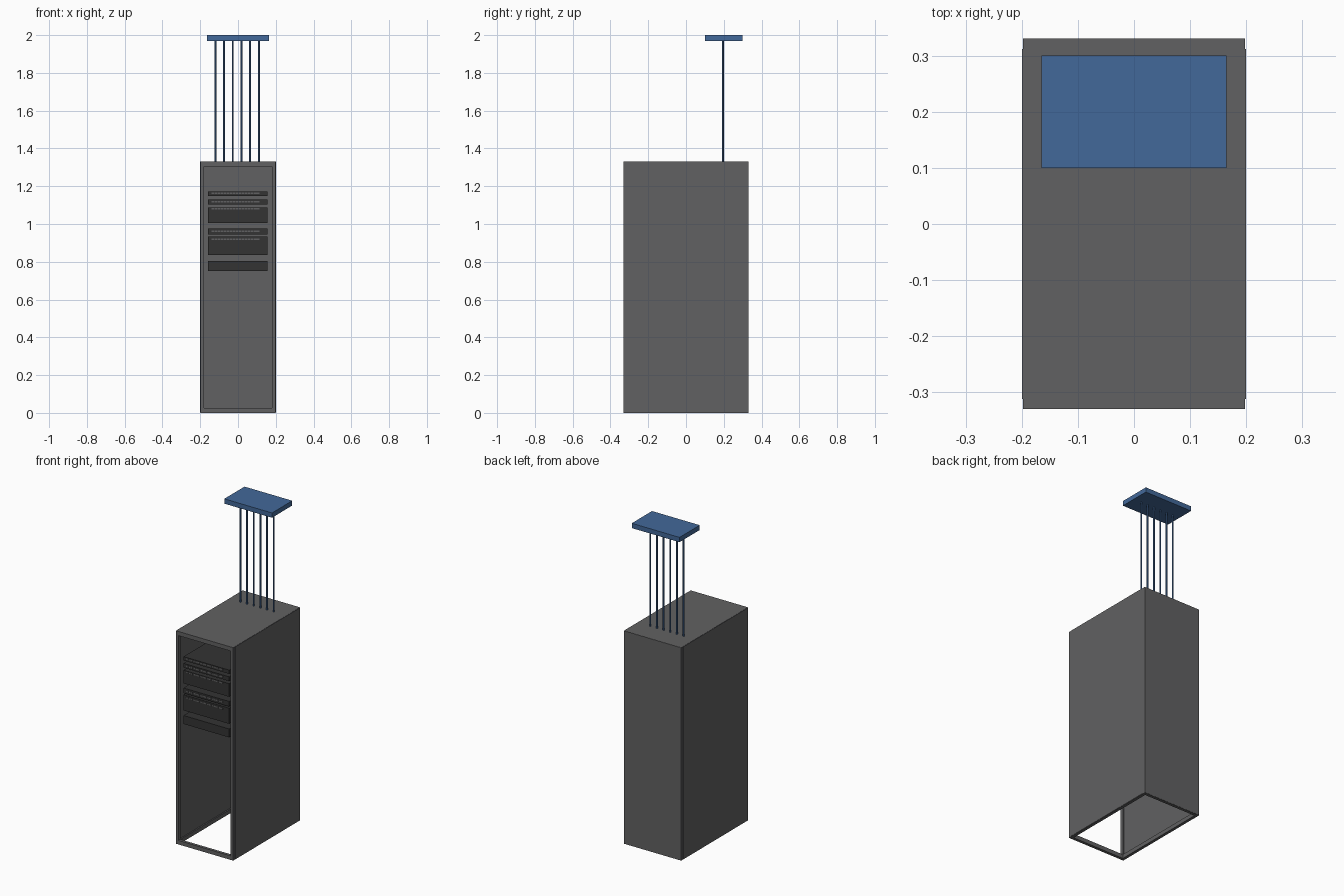
import bpy, bmesh
from mathutils import Matrix, Vector

if "Cube" in bpy.data.objects:
    bpy.data.objects.remove(bpy.data.objects["Cube"])


def material(name, rgb):
    m = bpy.data.materials.new(name)
    m.diffuse_color = (*rgb, 1)
    m.use_nodes = True
    m.node_tree.nodes["Principled BSDF"].inputs["Base Color"].default_value = m.diffuse_color
    return m


GREY = material("cabinet grey", (0.12, 0.12, 0.122))
DARK = material("equipment black", (0.033, 0.033, 0.033))
BLUE = material("tray blue", (0.055, 0.14, 0.32))


def finish(bm, name, mat):
    me = bpy.data.meshes.new(name)
    bm.to_mesh(me)
    bm.free()
    me.materials.append(mat)
    ob = bpy.data.objects.new(name, me)
    bpy.context.collection.objects.link(ob)
    return ob


def boxes(name, mat, ranges):
    """One object made of boxes given as (x0, x1, y0, y1, z0, z1)."""
    bm = bmesh.new()
    for x0, x1, y0, y1, z0, z1 in ranges:
        centre = Vector((x0 + x1, y0 + y1, z0 + z1)) / 2
        size = Matrix.Diagonal((x1 - x0, y1 - y0, z1 - z0, 1))
        bmesh.ops.create_cube(bm, size=1, matrix=Matrix.Translation(centre) @ size)
    return finish(bm, name, mat)


W, D, H = 0.2, 0.33, 1.33      # half width, half depth, height
F = 0.198                      # frame half width, just inside the side panels
T = 0.018                      # frame bar width
B = 0.025                      # height of horizontal bars

# Cabinet frame: four posts, rails around top and bottom
frame = []
for s in (-1, 1):
    xs = sorted((s * F, s * (F - T)))
    for t in (-1, 1):
        ys = sorted((t * D, t * (D - T)))
        frame.append((*xs, *ys, 0, H))
    for z in (0, H - B):
        frame.append((*xs, -D + T, D - T, z, z + B))
        ys = sorted((s * D, s * (D - T)))
        frame.append((-F + T, F - T, *ys, z, z + B))
boxes("cabinet_frame", GREY, frame)

# Closing panels; front and bottom stay open
for side, s in (("left", -1), ("right", 1)):
    xs = sorted((s * W, s * (W - 0.012)))
    boxes(side + "_panel", GREY, [(*xs, -D + T, D - T, 0.002, H)])
boxes("back_panel", GREY, [(-F, F, D - 0.012, D + 0.001, 0.002, H)])
boxes("top_panel", GREY, [(-F, F, -D, D, H - 0.012, H + 0.001)])

# Rack units: bottom, top and the height of the vent row
FRONT = -0.31
UNITS = [(1.148, 1.172, 1.163), (1.103, 1.13, 1.118), (1.005, 1.087, 1.08),
         (0.944, 0.976, 0.961), (0.836, 0.934, 0.92), (0.751, 0.804, None)]
for i, (z0, z1, vent) in enumerate(UNITS, 1):
    boxes(f"rack_unit_{i}", DARK, [(-0.16, 0.156, FRONT, 0.2, z0, z1)])
    if vent:
        n, step = 16, 0.255 / 16
        boxes(f"vent_row_{i}", GREY,
              [(-0.14 + k * step, -0.14 + (k + 0.85) * step, FRONT - 0.002,
                FRONT + 0.002, vent - 0.004, vent + 0.004) for k in range(n)])

# Overhead cable tray
boxes("cable_tray", BLUE, [(-0.165, 0.165, 0.1, 0.3, 1.97, 2.0)])

# Cables dropping from the tray to the cabinet
bm = bmesh.new()
for k in range(6):
    bmesh.ops.create_cone(bm, cap_ends=True, segments=12, radius1=0.005, radius2=0.005,
                          depth=0.67,
                          matrix=Matrix.Translation((-0.12 + k * 0.0461, 0.195, 1.645)))
cables = finish(bm, "cables", BLUE)
bpy.context.view_layer.objects.active = cables
cables.select_set(True)
bpy.ops.object.shade_smooth_by_angle()
